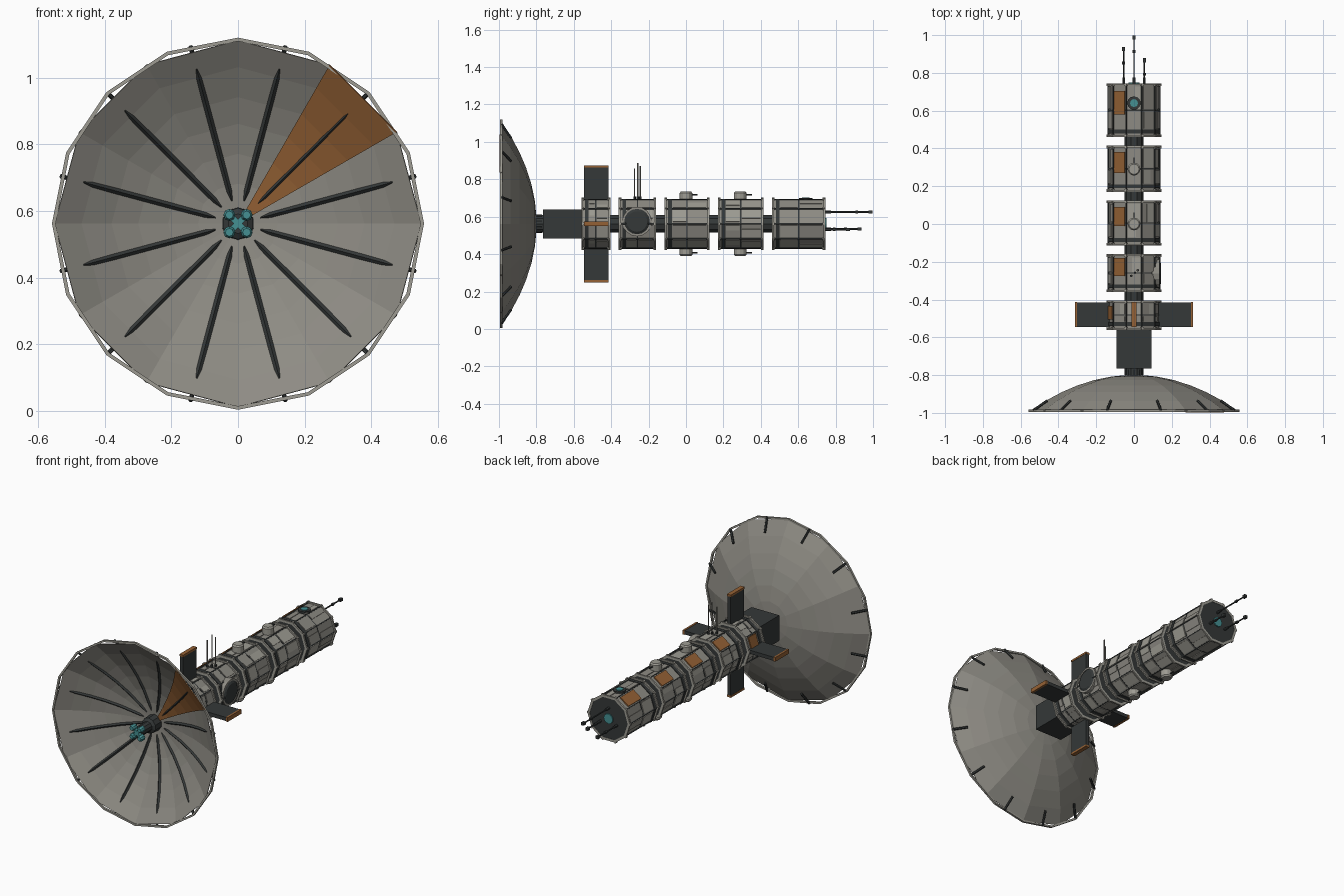
import bpy, bmesh, random
from math import sin, cos, pi, radians
from mathutils import Matrix, Vector

if "Cube" in bpy.data.objects:
    bpy.data.objects.remove(bpy.data.objects["Cube"])

random.seed(4)
ZC = 0.562                      # height of the long axis
AXIS = Matrix.Translation((0, 0, ZC))


def material(name, rgb):
    m = bpy.data.materials.new(name)
    m.diffuse_color = (*rgb, 1)
    m.use_nodes = True
    m.node_tree.nodes["Principled BSDF"].inputs["Base Color"].default_value = m.diffuse_color
    return m


HULL = material("hull", (0.27, 0.26, 0.23))
PALE = material("pale_hull", (0.34, 0.33, 0.29))
DARK = material("dark_metal", (0.035, 0.04, 0.04))
ORANGE = material("orange", (0.30, 0.12, 0.035))
TEAL = material("teal", (0.06, 0.28, 0.29))


def finish(name, bm, mat, M):
    bmesh.ops.recalc_face_normals(bm, faces=bm.faces)
    bm.transform(M)
    me = bpy.data.meshes.new(name)
    bm.to_mesh(me)
    bm.free()
    me.materials.append(mat)
    ob = bpy.data.objects.new(name, me)
    bpy.context.collection.objects.link(ob)
    return ob


def lathe(name, profile, n, mat, M=AXIS, phase=0.0, first=0, count=None, caps=True, closed=False):
    """Spin (y, r) points round the y axis with n flat sides."""
    bm = bmesh.new()
    full = count is None
    steps = n if full else count + 1
    rings = []
    for i in range(steps):
        a = phase + 2 * pi * (first + i) / n
        rings.append([bm.verts.new((r * sin(a), y, r * cos(a))) for y, r in profile])
    k = len(profile)
    for i in range(n if full else count):
        p, q = rings[i], rings[(i + 1) % steps]
        for j in range(k if closed else k - 1):
            l = (j + 1) % k
            bm.faces.new((p[j], q[j], q[l], p[l]))
    if full and caps and not closed:
        bm.faces.new([r[0] for r in rings])
        bm.faces.new([r[-1] for r in rings])
    return finish(name, bm, mat, M)


def box(name, centre, size, mat, angle=0.0):
    """Box in axis coordinates, turned about the long axis from +z towards +x."""
    bm = bmesh.new()
    bmesh.ops.create_cube(bm, size=1, matrix=Matrix.Translation(centre) @ Matrix.Diagonal((*size, 1)))
    return finish(name, bm, mat, AXIS @ Matrix.Rotation(angle, 4, 'Y'))


def rod(name, a, b, r, mat, n=6):
    """Cylinder between two points in axis coordinates."""
    a, b = Vector(a), Vector(b)
    q = Vector((0, 1, 0)).rotation_difference(b - a).to_matrix().to_4x4()
    M = AXIS @ Matrix.Translation(a) @ q
    return lathe(name, [(0, r), ((b - a).length, r)], n, mat, M)


# dish: twelve flat gores on a parabolic profile
def dish_y(r):
    return -0.80 - 0.19 * (r / 0.55) ** 2


radii = [0.03, 0.12, 0.21, 0.30, 0.38, 0.47, 0.55]
dish = lathe("dish", [(dish_y(r), r) for r in radii], 12, HULL, caps=False)
gore = lathe("orange_dish_panel", [(dish_y(r) - 0.006, r) for r in radii], 12, ORANGE,
             first=1, count=1)
for ob in (dish, gore):
    s = ob.modifiers.new("thickness", 'SOLIDIFY')
    s.thickness, s.offset = 0.003, 0
lathe("dish_rim", [(-0.995, 0.547), (-0.995, 0.558), (-0.982, 0.558), (-0.982, 0.547)], 16, PALE, closed=True)

# ribs inside the dish and struts holding the rim
for i in range(12):
    a = radians(15 + 30 * i)
    bm = bmesh.new()
    rings = []
    for r, w in ((0.07, 0.002), (0.10, 0.008), (0.21, 0.009), (0.30, 0.009), (0.38, 0.009), (0.45, 0.008), (0.48, 0.002)):
        y = dish_y(r / cos(radians(15))) - 0.004
        rings.append([bm.verts.new((u * w, y + v * w, r)) for u, v in ((-1, 0), (0, -1), (1, 0), (0, 0.3))])
    for p, q in zip(rings, rings[1:]):
        for j in range(4):
            bm.faces.new((p[j], p[(j + 1) % 4], q[(j + 1) % 4], q[j]))
    bm.faces.new(rings[0])
    bm.faces.new(rings[-1])
    finish("dish_rib", bm, DARK, AXIS @ Matrix.Rotation(a, 4, 'Y'))
    rod("rim_strut", (0.475 * sin(a), -0.935, 0.475 * cos(a)), (0.55 * sin(a), -0.986, 0.55 * cos(a)), 0.007, DARK)

# feed horn with a cross of four receivers
lathe("feed_horn", [(-0.77, 0.05), (-0.86, 0.047), (-0.87, 0.03), (-0.955, 0.03)], 10, DARK)
for k in (0, 1):
    box("feed_cross", (0, -0.968, 0), (0.08, 0.02, 0.018), TEAL, radians(45 + 90 * k))
for sx in (-1, 1):
    for sz in (-1, 1):
        lathe("receiver", [(-0.99, 0.012), (-0.98, 0.018), (-0.955, 0.018)], 8, TEAL,
              AXIS @ Matrix.Translation((0.026 * sx, 0, 0.026 * sz)))

# service block behind the dish, and the spine joining the modules
box("service_block", (0, -0.66, 0), (0.187, 0.21, 0.155), DARK)
lathe("spine", [(-0.80, 0.05), (0.70, 0.05)], 10, DARK, phase=pi / 10)

# ten-sided pressure modules: start, end, orange panel start, end, facet number
R = 0.134
FLAT = R * cos(pi / 10)
modules = [(-0.56, -0.405, -0.505, -0.435, -2), (-0.36, -0.16, -0.275, -0.18, -1),
           (-0.115, 0.125, -0.01, 0.09, -1), (0.17, 0.415, 0.27, 0.38, -1),
           (0.46, 0.745, 0.58, 0.705, -1)]
PH = pi / 10
for y0, y1, o0, o1, facet in modules:
    lathe("module_body", [(y0 + 0.004, R), (y1 - 0.004, R)], 10, HULL, phase=PH)
    for y in (y0, y1 - 0.01):
        lathe("module_flange", [(y, 0.128), (y, 0.143), (y + 0.01, 0.143), (y + 0.01, 0.128)], 10, PALE,
              phase=PH, closed=True)
    for y in (y0 + 0.002, y1 - 0.008):
        lathe("module_end_plate", [(y, 0.13), (y + 0.006, 0.13)], 10, DARK, phase=PH)
    lathe("module_band", [(y0 + 0.02, 0.138), (y0 + 0.04, 0.138)], 10, DARK, phase=PH)
    mid = (y0 + y1) / 2
    lathe("module_seam", [(mid - 0.003, 0.1355), (mid + 0.003, 0.1355)], 10, DARK, phase=PH)
    for i in range(10):
        c = PH + i * pi / 5
        p = (0.136 * sin(c), 0.136 * cos(c))
        rod("edge_rail", (p[0], y0 + 0.01, p[1]), (p[0], y1 - 0.01, p[1]), 0.004, DARK, 4)
        for y in (y0, y1 - 0.014):
            box("rail_clamp", (0, y + 0.007, 0.139), (0.012, 0.014, 0.014), PALE, c)
        # raised hull plates and thin seams on each facet
        a = i * pi / 5
        if i == facet % 10:
            box("orange_hull_panel", (0, (o0 + o1) / 2, FLAT + 0.003), (0.068, o1 - o0, 0.008), ORANGE, a)
            continue
        for lo, hi in ((y0 + 0.045, mid - 0.006), (mid + 0.006, y1 - 0.018)):
            w = random.choice((0.03, 0.045, 0.065))
            u = random.choice((-1, 1)) * (0.068 - w) / 2
            box("hull_plate", (u, (lo + hi) / 2, FLAT + 0.001), (w, hi - lo, 0.006),
                random.choice((HULL, PALE)), a)

# four radiator fins with orange tips
for k in range(4):
    a = k * pi / 2
    box("radiator_fin", (0, -0.48, 0.212), (0.022, 0.13, 0.18), DARK, a)
    box("fin_tip", (0, -0.48, 0.307), (0.026, 0.132, 0.012), ORANGE, a)

# mast cluster and round side hatch on the second module
for x, y, top in ((-0.015, -0.275, 0.295), (0.005, -0.258, 0.325), (0.02, -0.245, 0.31)):
    rod("mast", (x, y, 0.12), (x, y, top), 0.0035, HULL)
    rod("mast_foot", (x, y, 0.12), (x, y, 0.145), 0.007, DARK)
SIDE = Matrix.Translation((0, -0.262, ZC + 0.012)) @ Matrix.Rotation(-pi / 2, 4, 'Z')
lathe("side_hatch", [(0.09, 0.07), (0.132, 0.07), (0.142, 0.055)], 16, DARK, SIDE)
lathe("hatch_ring", [(0.09, 0.068), (0.09, 0.079), (0.136, 0.079), (0.136, 0.068)], 16, HULL, SIDE, closed=True)

# docking ports above and below the middle modules
for y in (0.0, 0.29):
    for s in (1, -1):
        M = Matrix.Translation((0, y, ZC)) @ Matrix.Rotation(s * pi / 2, 4, 'X')
        lathe("docking_port", [(0.12, 0.034), (0.165, 0.034), (0.173, 0.027)], 12, PALE, M)
        rod("port_probe", (0, y + 0.02, s * 0.155), (0, y + 0.062, s * 0.155), 0.004, DARK)

# teal windows on the last module
TOP = Matrix.Translation((0, 0.64, ZC)) @ Matrix.Rotation(pi / 2, 4, 'X')
lathe("top_window_frame", [(0.12, 0.036), (0.138, 0.036)], 12, DARK, TOP)
lathe("top_window", [(0.13, 0.021), (0.142, 0.021)], 12, TEAL, TOP)
lathe("end_window", [(0.735, 0.03), (0.75, 0.03)], 12, TEAL)

# tail antennas with knobs
for x, z, tip in ((0, 0.063, 0.995), (-0.055, -0.028, 0.935), (0.055, -0.03, 0.875)):
    rod("tail_antenna", (x, 0.735, z), (x, tip - 0.005, z), 0.0045, DARK)
    rod("antenna_base", (x, 0.735, z), (x, 0.775, z), 0.008, DARK)
    rod("antenna_collar", (x, tip - 0.09, z), (x, tip - 0.075, z), 0.009, DARK)
    box("antenna_knob", (x, tip - 0.008, z), (0.017, 0.022, 0.017), DARK)
